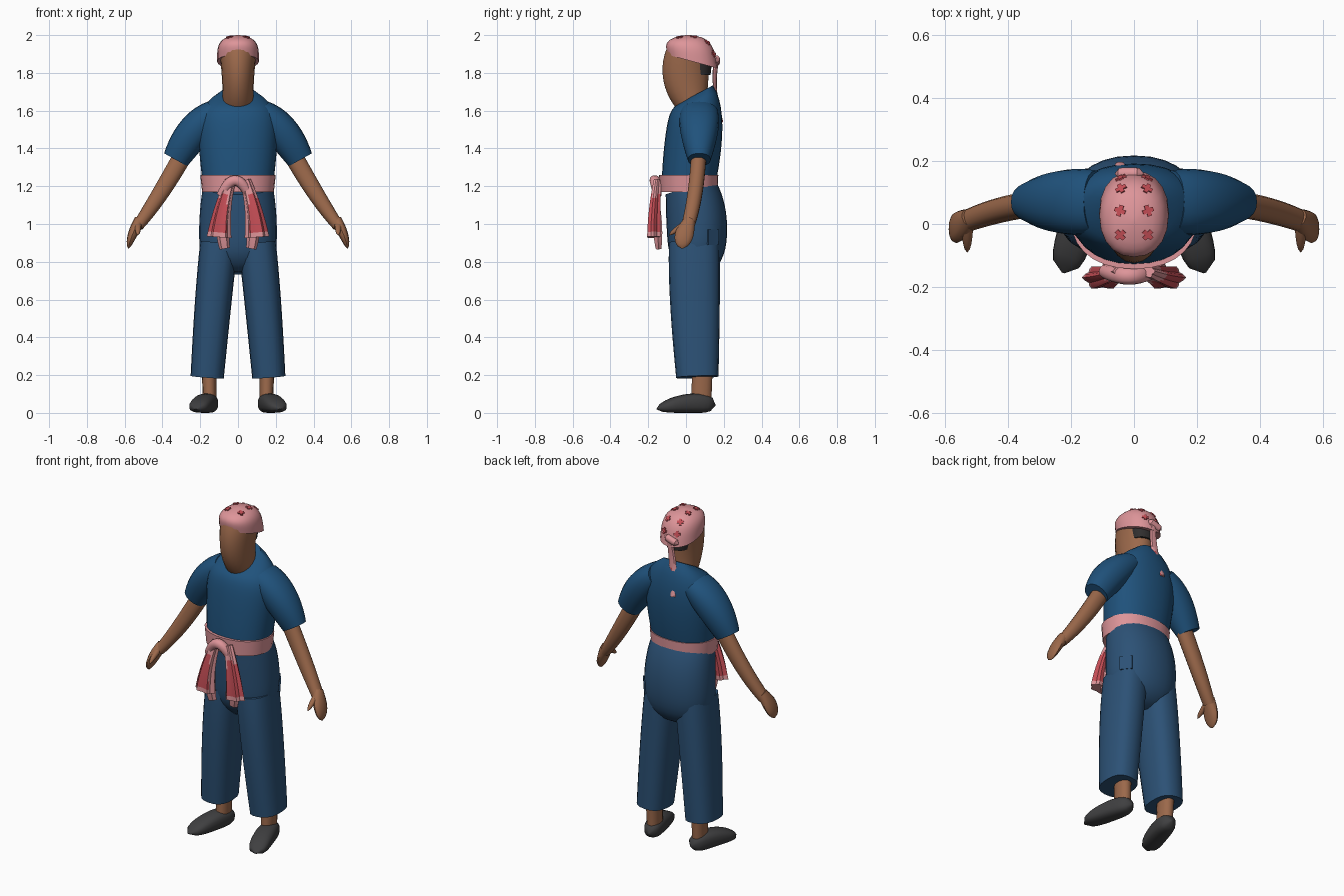
import bpy, bmesh
from math import cos, sin, pi, copysign
from mathutils import Vector, Matrix
from mathutils.bvhtree import BVHTree

if "Cube" in bpy.data.objects:
    bpy.data.objects.remove(bpy.data.objects["Cube"])


def material(name, red, green, blue):
    mat = bpy.data.materials.new(name)
    mat.use_nodes = True
    colour = (red, green, blue, 1)
    mat.diffuse_color = colour
    mat.node_tree.nodes["Principled BSDF"].inputs["Base Color"].default_value = colour
    return mat


shirt_blue = material("shirt_blue", .014, .084, .2)
trouser_blue = material("trouser_blue", .025, .083, .18)
cloth_pink = material("cloth_pink", .73, .3, .32)
cloth_red = material("cloth_red", .56, .076, .093)
skin_brown = material("skin_brown", .33, .14, .07)
shoe_grey = material("shoe_grey", .05, .05, .052)
hair_dark = material("hair_dark", .03, .028, .028)
parts = []


def constant(t):
    return 1


def level(t):
    return 0


def round_end(t):
    return (1.01 - t ** 4) ** .5


def round_both(t):
    return (1.01 - abs(2 * t - 1) ** 6) ** .5


def between(rows, t):
    """Straight blend of two rows, or a smooth curve through three."""
    if len(rows) == 2:
        weights = (1 - t, t)
    else:
        weights = ((1 - t) * (1 - 2 * t), 4 * t * (1 - t), t * (2 * t - 1))
    return [sum(w * value for w, value in zip(weights, column)) for column in zip(*rows)]


def outline(sides, power, pleat):
    """Rounded cross-section, optionally pleated."""
    points = []
    for i in range(sides):
        angle = 2 * pi * i / sides
        ripple = 1 + pleat * cos(6 * angle)
        points.append([ripple * copysign(abs(c) ** (2 / power), c)
                       for c in (cos(angle), sin(angle))])
    return points


def part(name, mats, *rows, side=1, depth_axis=(0, 1, 0), sides=20, steps=12, power=2.2,
         pleat=0, scale=constant, depth_power=1, lean=level, rule=None):
    """Closed skin along a path; each row is x, y, z, half width, half depth."""
    samples = [between(rows, i / steps) for i in range(steps + 1)]
    path = [Vector((side * x, y, z)) for x, y, z, width, depth in samples]
    shape = outline(sides, power, pleat)
    bm = bmesh.new()
    rings = []
    for i, centre in enumerate(path):
        t = i / steps
        along = (path[min(i + 1, steps)] - path[max(i - 1, 0)]).normalized()
        deep = Vector(depth_axis)
        deep = (deep - along * deep.dot(along)).normalized()
        wide = deep.cross(along) * samples[i][-2] * scale(t)
        deep *= samples[i][-1] * scale(t) ** depth_power
        ring = []
        for u, v in shape:
            offset = wide * u + deep * v
            offset.z += lean(t) * offset.y
            ring.append(bm.verts.new(centre + offset))
        rings.append(ring)
    for low, high in zip(rings, rings[1:]):
        for i in range(sides):
            bm.faces.new((low[i - 1], low[i], high[i], high[i - 1]))
    bm.faces.new(rings[0])
    bm.faces.new(rings[-1])
    bmesh.ops.recalc_face_normals(bm, faces=bm.faces)
    if rule:
        for face in bm.faces:
            face.material_index = int(rule(face.calc_center_median()))
    mesh = bpy.data.meshes.new(name)
    bm.to_mesh(mesh)
    bm.free()
    ob = bpy.data.objects.new(name, mesh)
    bpy.context.collection.objects.link(ob)
    for mat in mats:
        mesh.materials.append(mat)
    parts.append(ob)
    return ob


def plate(name, mat, surface, origin, direction, width, height):
    """Thin patch laid on the outside of a part."""
    tree = BVHTree.FromPolygons([v.co for v in surface.data.vertices],
                                [p.vertices for p in surface.data.polygons])
    ray = Vector(direction).normalized()
    hit, normal, index, distance = tree.ray_cast(Vector(origin) + ray, -ray)
    bpy.ops.mesh.primitive_cube_add(size=1)
    ob = bpy.context.object
    ob.name = name
    turn = normal.to_track_quat('Z', 'Y').to_matrix().to_4x4()
    size = Matrix.Diagonal((width, height, .009, 1))
    ob.matrix_world = Matrix.Translation(hit) @ turn @ size
    ob.data.materials.append(mat)
    parts.append(ob)


# Head, neck and hair
part("head", [skin_brown], (0, .05, 1.6, .08, .07), (0, 0, 1.77, .085, .12),
     (0, .02, 1.93, .1, .11), power=2)
part("hair", [hair_dark], (0, .07, 1.79, .065, .06), (0, .07, 1.88, .08, .07), steps=2)

# Head scarf with knot, tail and cross pattern
scarf = part("head_scarf", [cloth_pink], (0, .035, 1.86, .11, .135), (0, .01, 2, .11, .13),
             scale=round_end, lean=lambda t: .3 * t - .45)
part("scarf_knot", [cloth_pink], (.03, .16, 1.88, .02, .02), (-.06, .16, 1.85, .02, .02),
     scale=round_both, sides=10, steps=6)
part("scarf_tail", [cloth_pink, cloth_red], (0, .16, 1.87, .015, .014),
     (-.02, .155, 1.7, .024, .01), (-.045, .19, 1.54, .016, .008), sides=8,
     rule=lambda p: p.x > -.03 and p.z < 1.7)
for x in (-.04, .04):
    for y, z in ((-.05, .1), (.02, .1), (.09, .08), (.12, .02)):
        for bar in ((.036, .014), (.014, .036)):
            plate("scarf_cross", cloth_red, scarf, (0, .02, 1.88), (x, y, z), *bar)

# Shirt body, drawn in over the shoulders to a sloping neckline
part("shirt", [shirt_blue], (0, .01, 1.2, .185, .14), (0, .04, 1.45, .21, .15),
     (0, .06, 1.69, .22, .13), sides=28, steps=18, depth_power=.5,
     scale=lambda t: 1 - .6 * t ** 8, lean=lambda t: .6 * t ** 8)

# Waist sash and its knot
part("waist_sash", [cloth_pink], (0, .014, 1.17, .19, .153), (0, .014, 1.26, .2, .157),
     sides=28, steps=2)
part("sash_knot", [cloth_pink], (-.09, -.15, 1.15, .024, .022),
     (-.015, -.165, 1.23, .028, .028), (.06, -.15, 1.15, .024, .022), sides=12)

# Trouser seat, closing in at the crotch, with a pocket
hips = part("trouser_hips", [trouser_blue], (0, .044, .74, .2, .137),
            (0, .057, 1, .205, .16), (0, .02, 1.2, .184, .135), sides=28, steps=16,
            scale=lambda t: 1 - .6 * (1 - t) ** 12)
plate("hip_pocket", trouser_blue, hips, (0, .045, .93), (.9, .5, 0), .07, .08)

for label, s in (("left", 1), ("right", -1)):
    # Leg, ankle and shoe
    part("trouser_leg_" + label, [trouser_blue], (.163, .06, .19, .088, .112),
         (.13, .047, .6, .097, .132), (.1, .044, .9, .1, .134), side=s, power=2.5)
    part("ankle_" + label, [skin_brown], (.15, .08, .05, .035, .055),
         (.155, .09, .3, .04, .055), side=s, sides=14, steps=2)
    part("shoe_" + label, [shoe_grey], (.14, .155, .04, .04, .04),
         (.175, .01, .05, .057, .05), (.225, -.155, .02, .05, .02), side=s,
         depth_axis=(0, 0, 1), power=2.6, scale=round_both)

    # Sleeve, arm, hand and thumb
    part("sleeve_" + label, [shirt_blue], (.12, .07, 1.59, .07, .1),
         (.23, .07, 1.49, .09, .1), (.33, .07, 1.34, .07, .06), side=s)
    part("arm_" + label, [skin_brown], (.26, .07, 1.42, .05, .04),
         (.4, .05, 1.18, .045, .04), (.53, .01, .99, .03, .035), side=s, sides=14)
    part("hand_" + label, [skin_brown], (.52, .02, 1.02, .03, .03),
         (.56, -.01, .94, .025, .05), (.58, -.02, .87, .015, .04), side=s, sides=12,
         scale=round_end)
    part("thumb_" + label, [skin_brown], (.53, 0, 1, .02, .02),
         (.53, -.05, .97, .015, .016), (.53, -.09, .94, .01, .01), side=s, sides=10,
         steps=6, depth_axis=(1, 0, 0), scale=round_end)

    # Pleated sash end: pink top and hem, red middle
    part("sash_end_" + label, [cloth_pink, cloth_red], (.04, -.15, 1.23, .025, .02),
         (.08, -.165, 1.08, .04, .03), (.1, -.17, .93, .058, .036), side=s, sides=24,
         pleat=.13, rule=lambda p: .95 < p.z < 1.15 and abs(p.x) > .06)
    part("sash_tip_" + label, [cloth_pink], (.07, -.155, 1.08, .02, .02),
         (.08, -.15, .97, .03, .025), (.07, -.145, .87, .025, .015), side=s, sides=12,
         pleat=.1)

# Smooth shading with crisp edges
bpy.ops.object.select_all(action='DESELECT')
for ob in parts:
    ob.select_set(True)
bpy.context.view_layer.objects.active = parts[0]
bpy.ops.object.shade_smooth_by_angle(angle=.7)
